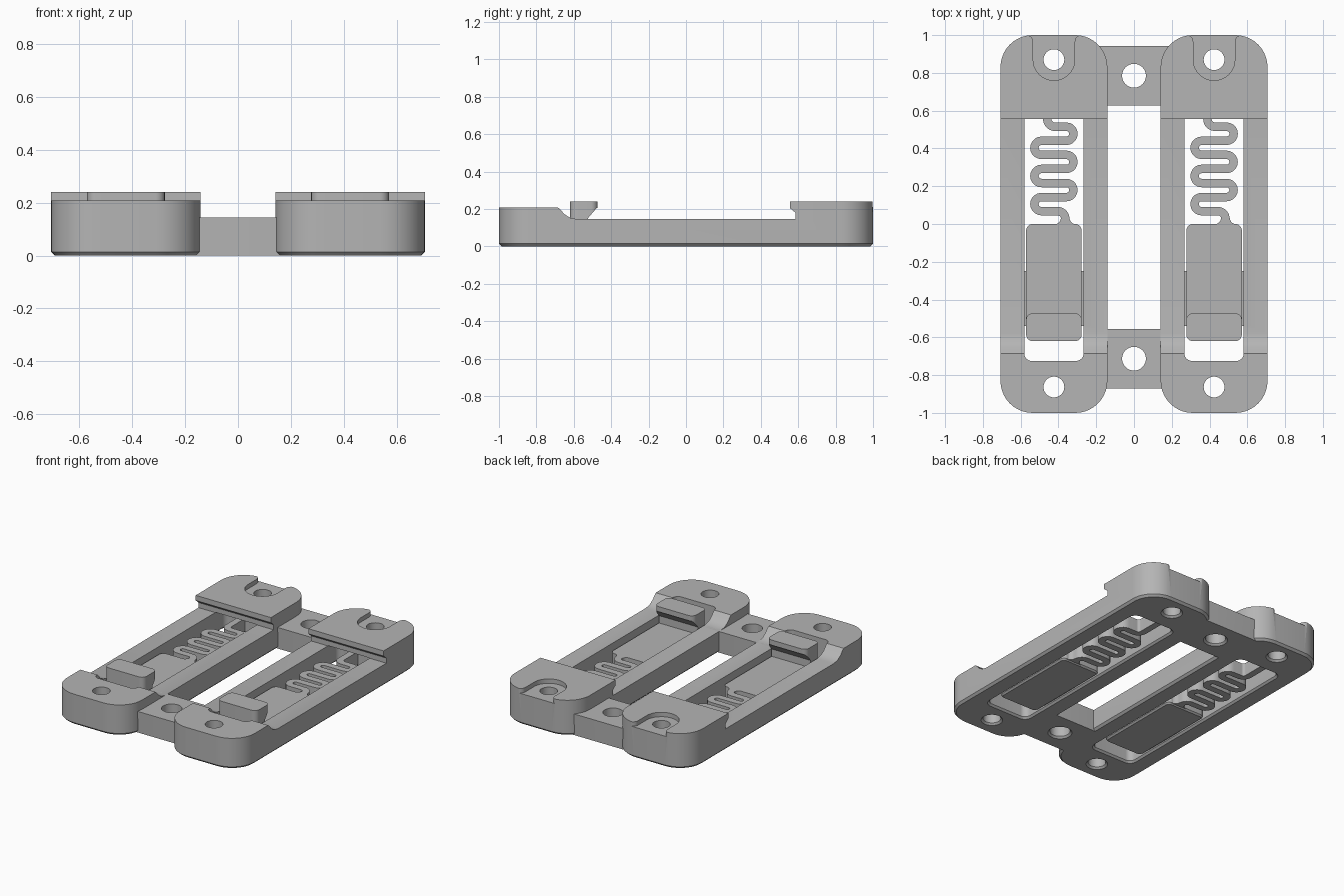
import bpy, bmesh, math
from mathutils import Vector

cube = bpy.data.objects.get("Cube")
if cube:
    bpy.data.objects.remove(cube, do_unlink=True)

GREY = bpy.data.materials.new("light grey plastic")
GREY.use_nodes = True
GREY.diffuse_color = (0.46, 0.46, 0.46, 1)
GREY.node_tree.nodes["Principled BSDF"].inputs["Base Color"].default_value = (0.46, 0.46, 0.46, 1)


def loft(name, rings):
    """Solid through matching closed rings, capped at both ends."""
    bm = bmesh.new()
    loops = [[bm.verts.new(p) for p in ring] for ring in rings]
    for a, b in zip(loops, loops[1:]):
        for i in range(len(a)):
            j = (i + 1) % len(a)
            bm.faces.new((a[i], a[j], b[j], b[i]))
    bm.faces.new(loops[0][::-1])
    bm.faces.new(loops[-1])
    bmesh.ops.recalc_face_normals(bm, faces=bm.faces)
    mesh = bpy.data.meshes.new(name)
    bm.to_mesh(mesh)
    bm.free()
    mesh.materials.append(GREY)
    obj = bpy.data.objects.new(name, mesh)
    bpy.context.collection.objects.link(obj)
    return obj


def arc(cx, cy, r, start, end, n=10):
    return [(cx + r * math.cos(math.radians(start + (end - start) * i / n)),
             cy + r * math.sin(math.radians(start + (end - start) * i / n))) for i in range(n + 1)]


def prism(name, outline, z0, z1):
    return loft(name, [[(x, y, z) for x, y in outline] for z in (z0, z1)])


def rounded(name, x0, x1, y0, y1, r, layers):
    """Rounded block; layers are (z, outward offset) pairs."""
    rings = []
    for z, g in layers:
        ring = []
        for x, y, a in ((x1 - r, y1 - r, 0), (x0 + r, y1 - r, 90),
                        (x0 + r, y0 + r, 180), (x1 - r, y0 + r, 270)):
            ring += [(px, py, z) for px, py in arc(x, y, r + g, a, a + 90)]
        rings.append(ring)
    return loft(name, rings)


def side_profile(name, points, x0, x1):
    return loft(name, [[(x, y, z) for y, z in points] for x in (x0, x1)])


def boolean(obj, cutter, operation="DIFFERENCE"):
    mod = obj.modifiers.new("cut", "BOOLEAN")
    mod.operation, mod.solver, mod.object = operation, "EXACT", cutter
    bpy.context.view_layer.objects.active = obj
    bpy.ops.object.modifier_apply(modifier=mod.name)
    bpy.data.objects.remove(cutter, do_unlink=True)


def finish(obj):
    bpy.ops.object.select_all(action="DESELECT")
    obj.select_set(True)
    bpy.context.view_layer.objects.active = obj
    bpy.ops.object.shade_smooth_by_angle(angle=math.radians(30))


def drill(obj, x, y, r):
    e = r * 0.999
    boolean(obj, rounded("drill", x - r, x + r, y - r, y + r, e,
                         [(-0.01, 0.022), (0.012, 0), (0.4, 0)]))


BASE = [(0, -0.014), (0.014, 0)]
OPEN = [(-0.01, 0.022), (0.012, 0)]
RAIL_SIDE = [(-1.1, -0.1), (1.1, -0.1), (1.1, 0.24), (0.555, 0.24), (0.555, 0.205),
             (0.585, 0.18), (0.585, 0.145), (-0.58, 0.145), (-0.62, 0.153),
             (-0.65, 0.172), (-0.67, 0.195), (-0.685, 0.208), (-1.1, 0.208)]
HOOK_SIDE = [(-0.7, 0), (-0.7, 0.24), (-0.4, 0.24), (-0.4, 0.205), (-0.478, 0.205),
             (-0.525, 0.15), (-0.525, 0)]


def build_rail(side, cx):
    # Rail body cut to its stepped side profile
    rail = rounded(side + "_rail", cx - 0.283, cx + 0.283, -1, 1, 0.17, BASE + [(0.3, 0)])
    boolean(rail, side_profile("profile", RAIL_SIDE, cx - 0.4, cx + 0.4), "INTERSECT")
    # Long slot, running on below the rear head
    sx0, sx1 = cx - 0.157, cx + 0.157
    boolean(rail, rounded("slot", sx0, sx1, -0.725, 0.70, 0.04, OPEN + [(0.147, 0)]))
    boolean(rail, rounded("slot_top", sx0, sx1, -0.725, 0.4, 0.04, [(0.1, 0), (0.4, 0)]))
    # Screw recess open to the back, with a flared mouth
    mouth = arc(cx + 0.145, 0.965, 0.035, 180, 90, 6)
    left = [(2 * cx - x, y) for x, y in mouth[::-1]]
    recess = arc(cx, 0.87, 0.11, 180, 360, 20) + mouth
    recess += [(cx + 0.145, 1.1), (cx - 0.145, 1.1)] + left
    boolean(rail, prism("recess", recess, 0.21, 0.4))
    for y in (0.87, -0.863):
        drill(rail, cx, y, 0.055)
    finish(rail)

    # Sliding tongue with the catch and side ribs
    finish(rounded(side + "_tongue", cx - 0.147, cx + 0.147, -0.62, 0.0, 0.035,
                   [(0.005, -0.01), (0.015, 0), (0.1, 0)]))
    hook = rounded(side + "_catch", cx - 0.147, cx + 0.147, -0.62, -0.473, 0.035,
                   [(0.05, 0), (0.3, 0)])
    boolean(hook, side_profile("hook_profile", HOOK_SIDE, cx - 0.3, cx + 0.3), "INTERSECT")
    finish(hook)
    for tag, s in (("inner", -1), ("outer", 1)):
        a, b = sorted((cx + s * 0.14, cx + s * 0.156))
        prism(f"{side}_{tag}_rib", [(a, -0.54), (b, -0.54), (b, -0.25), (a, -0.25)], 0.02, 0.09)

    # Serpentine spring
    step, r, top = 0.0745, 0.03725, 0.515
    path = [(cx - 0.035, 0.72)] + arc(cx + 0.005, top + 0.04, 0.04, 180, 270, 8)
    for i in range(6):
        y = top - step * i - r
        if i % 2 == 0:
            path += arc(cx + 0.066, y, r, 90, -90)
        else:
            path += arc(cx - 0.066, y, r, 90, 270)
    path += arc(cx + 0.02, top - 6 * step - 0.04, 0.04, 90, 0, 8) + [(cx + 0.06, -0.03)]
    pts = [Vector(p) for p in path]
    sides = ([], [])
    for i, p in enumerate(pts):
        d = (pts[min(i + 1, len(pts) - 1)] - pts[max(i - 1, 0)]).normalized()
        n = Vector((-d.y, d.x)) * 0.0225
        sides[0].append((p + n)[:])
        sides[1].append((p - n)[:])
    finish(prism(side + "_spring", sides[0] + sides[1][::-1], 0.012, 0.1))
    # Flared foot where the spring meets the tongue
    fx = cx + 0.06
    foot = arc(fx + 0.06, 0.035, 0.0375, 180, 270, 6)
    foot += [(fx + 0.06, -0.02), (fx - 0.06, -0.02)]
    foot += arc(fx - 0.06, 0.035, 0.0375, 270, 360, 6)
    finish(prism(side + "_spring_foot", foot, 0.012, 0.1))


for side, cx in (("left", 0.424), ("right", -0.424)):
    build_rail(side, cx)

# Cross bridges joining the two rails
for name, y in (("rear_bridge", 0.785), ("front_bridge", -0.713)):
    bridge = rounded(name, -0.24, 0.24, y - 0.157, y + 0.157, 0.004, [(0, -0.003), (0.145, 0)])
    drill(bridge, 0, y, 0.063)
    finish(bridge)
